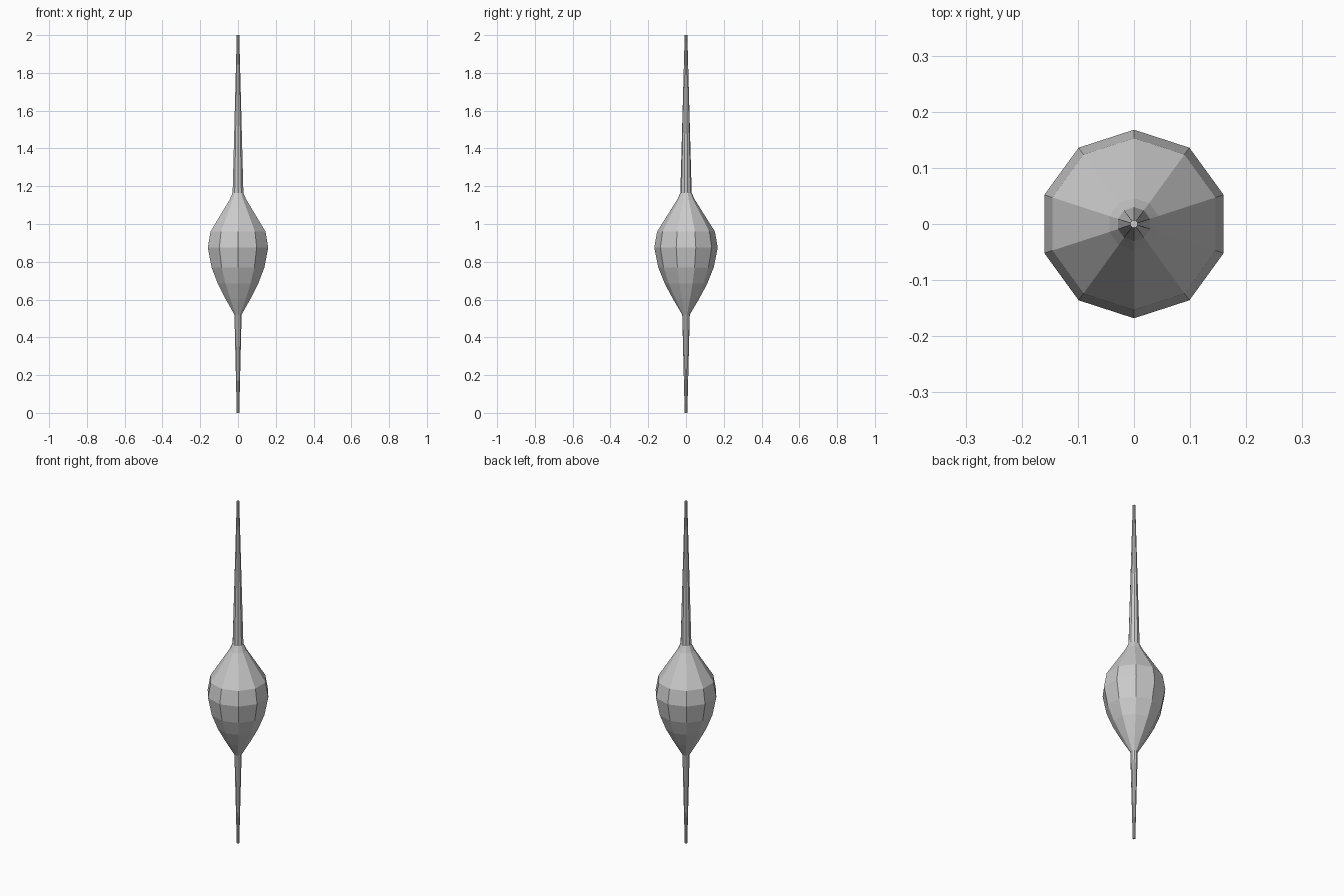
import bpy, bmesh
from math import cos, sin, pi

if "Cube" in bpy.data.objects:
    bpy.data.objects.remove(bpy.data.objects["Cube"])

SIDES = 10


def lathe(name, profile, cap_bottom=False, cap_top=False):
    """Spin (radius, z) points round the z axis with flat faces."""
    bm = bmesh.new()
    rings = []
    for r, z in profile:
        angles = [pi / 2 + 2 * pi * i / SIDES for i in range(SIDES)]
        rings.append([bm.verts.new((r * cos(a), r * sin(a), z)) for a in angles])
    for low, high in zip(rings, rings[1:]):
        for i in range(SIDES):
            j = (i + 1) % SIDES
            bm.faces.new((low[i], low[j], high[j], high[i]))
    if cap_bottom:
        bm.faces.new(rings[0][::-1])
    if cap_top:
        bm.faces.new(rings[-1])
    mesh = bpy.data.meshes.new(name)
    bm.to_mesh(mesh)
    bm.free()
    obj = bpy.data.objects.new(name, mesh)
    bpy.context.collection.objects.link(obj)
    return obj


# Lower spike
lathe("lower_spike", [(0.007, 0), (0.02, 0.52)], cap_bottom=True)

# Faceted bulb
lathe("bulb", [(0.02, 0.52), (0.07, 0.605), (0.113, 0.685), (0.147, 0.77),
               (0.168, 0.875), (0.153, 0.96), (0.046, 1.13), (0.03, 1.165)])

# Upper spike
lathe("upper_spike", [(0.03, 1.165), (0.007, 2.0)], cap_top=True)
